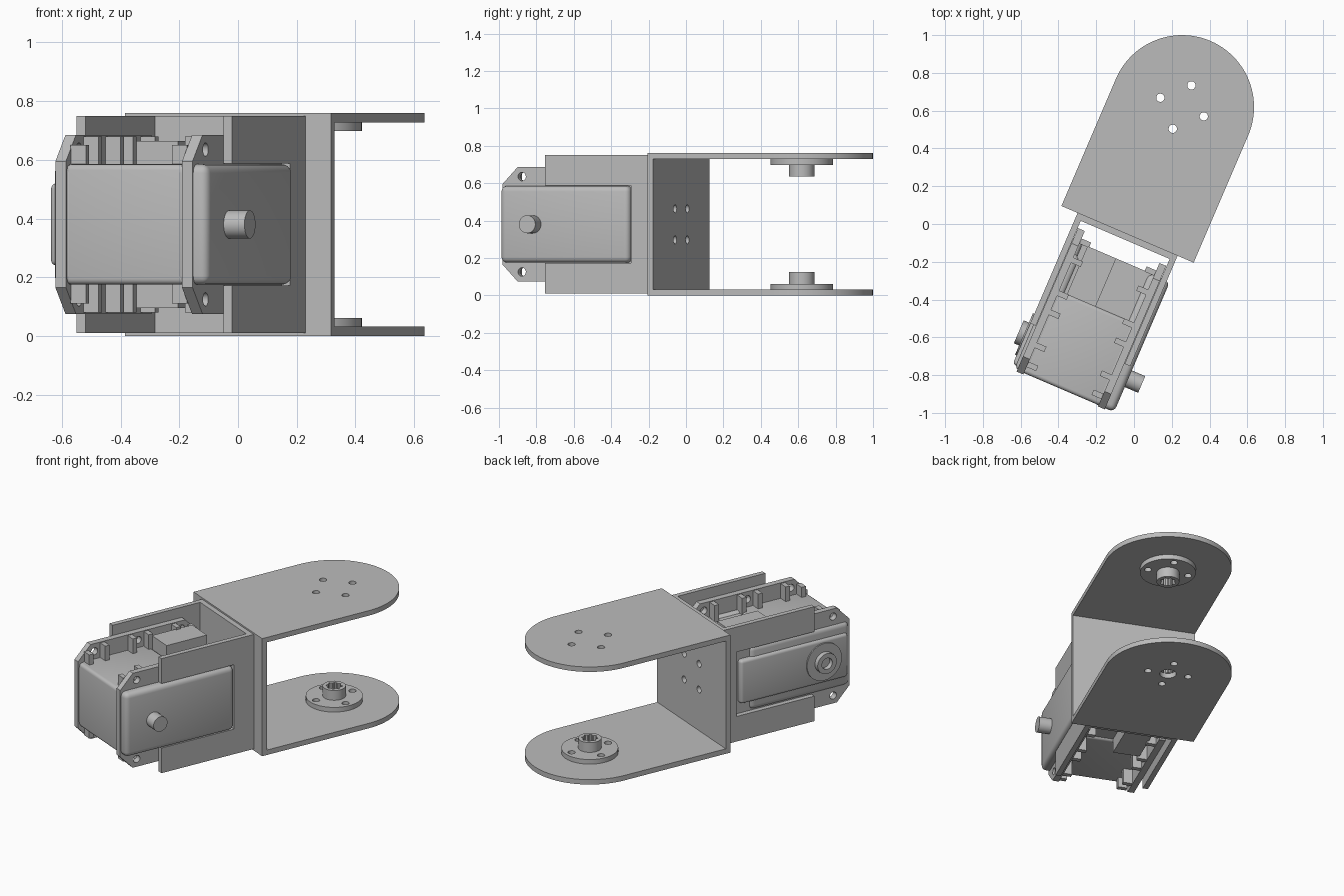
import bpy, bmesh, math
from mathutils import Matrix

if "Cube" in bpy.data.objects:
    bpy.data.objects.remove(bpy.data.objects["Cube"])

# One grey for the whole assembly
grey = bpy.data.materials.new("plain_grey")
grey.use_nodes = True
COLOUR = (0.5, 0.5, 0.5, 1)
grey.diffuse_color = COLOUR
grey.node_tree.nodes["Principled BSDF"].inputs["Base Color"].default_value = COLOUR

# Parts use a local frame: x across, y along the length, z from mid height
MID = 0.38
FRAME = (Matrix.Translation((-0.009, 0.004, MID))
         @ Matrix.Rotation(math.radians(-23.2), 4, 'Z'))
parts = []


def finish(name, bm):
    bmesh.ops.recalc_face_normals(bm, faces=bm.faces)
    mesh = bpy.data.meshes.new(name)
    bm.to_mesh(mesh)
    bm.free()
    mesh.materials.append(grey)
    ob = bpy.data.objects.new(name, mesh)
    bpy.context.collection.objects.link(ob)
    ob.matrix_world = FRAME
    parts.append(ob)
    return ob


def prism(name, pts, axis, lo, hi, bevel=0):
    """Extrude a 2D outline along an axis, optionally rounding its edges."""
    place = {'x': lambda a, b: (lo, a, b),
             'y': lambda a, b: (a, lo, b),
             'z': lambda a, b: (a, b, lo)}[axis]
    bm = bmesh.new()
    face = bm.faces.new([bm.verts.new(place(a, b)) for a, b in pts])
    new = bmesh.ops.extrude_face_region(bm, geom=[face])["geom"]
    shift = [hi - lo if axis == c else 0 for c in "xyz"]
    bmesh.ops.translate(bm, vec=shift, verts=[v for v in new if isinstance(v, bmesh.types.BMVert)])
    if bevel:
        bmesh.ops.recalc_face_normals(bm, faces=bm.faces)
        bmesh.ops.bevel(bm, geom=bm.edges[:], offset=bevel, segments=4,
                        profile=0.5, affect='EDGES')
    return finish(name, bm)


def box(name, x, y, z, bevel=0):
    return prism(name, [(x[0], y[0]), (x[1], y[0]), (x[1], y[1]), (x[0], y[1])],
                 'z', z[0], z[1], bevel)


def circle(a, b, r, n=32):
    return [(a + r * math.cos(math.tau * i / n), b + r * math.sin(math.tau * i / n))
            for i in range(n)]


def cut(ob, cutters):
    """Subtract the cutters and remove them."""
    for c in cutters:
        m = ob.modifiers.new("cut", 'BOOLEAN')
        m.operation, m.solver, m.object = 'DIFFERENCE', 'EXACT', c
    bpy.context.view_layer.update()
    mesh = bpy.data.meshes.new_from_object(
        ob.evaluated_get(bpy.context.evaluated_depsgraph_get()))
    ob.modifiers.clear()
    ob.data = mesh
    for c in cutters:
        parts.remove(c)
        bpy.data.objects.remove(c)


def holes(centres, r, axis, lo, hi):
    return [prism("cutter", circle(a, b, r, 20), axis, lo, hi) for a, b in centres]


# Fork: two round-ended arms with output horns
T = 0.032
W = 0.381
ARM_Y = 0.669
BACK = -0.064
arm = [(-W, BACK), (W, BACK)]
arm += [(W * math.cos(math.pi * i / 48), ARM_Y + W * math.sin(math.pi * i / 48))
        for i in range(49)]
bolt = [(0.125, ARM_Y), (-0.125, ARM_Y), (0, ARM_Y + 0.125), (0, ARM_Y - 0.125)]
spline = [(r * math.cos(math.tau * i / 32), ARM_Y + r * math.sin(math.tau * i / 32))
          for i, r in enumerate([0.048, 0.048, 0.038, 0.038] * 8)]
for side, s in (("top", 1), ("bottom", -1)):
    plate = prism(side + "_arm", arm, 'z', s * MID, s * (MID - T))
    cutters = holes(bolt, 0.022, 'z', s * 0.3, s * 0.45)
    if s < 0:
        cutters += holes([(0, ARM_Y)], 0.05, 'z', -0.3, -0.45)
    cut(plate, cutters)
    disc = prism(side + "_horn_disc", circle(0, ARM_Y, 0.167, 48), 'z',
                 s * (MID - T), s * 0.318)
    cut(disc, holes(bolt, 0.022, 'z', s * 0.25, s * 0.45)
        + [prism("cutter", spline, 'z', s * 0.2, s * 0.45)])
    hub = prism(side + "_horn_hub", circle(0, ARM_Y, 0.068), 'z', s * 0.318, s * 0.255)
    cut(hub, [prism("cutter", spline, 'z', s * 0.2, s * 0.45)])

# Two back-to-back webs joining the fork and the motor bracket
web_bolts = [(x, z) for x in (-0.083, 0.083) for z in (-0.083, 0.083)]
fork_web = box("fork_web", (-W, W), (BACK, BACK + T), (T - MID, MID - T))
PX = 0.288
PZ = 0.37
bracket_web = box("bracket_web", (-PX, PX), (BACK - T, BACK), (-PZ, PZ))
for web in (fork_web, bracket_web):
    cut(web, holes(web_bolts, 0.022, 'y', -0.2, 0.1))

# Motor bracket: side plates notched around the motor case
for side, s, notch in (("left", 1, -0.2), ("right", -1, -0.165)):
    plate = box(side + "_bracket_plate", (s * PX, s * (PX - T)), (-0.7, BACK - T), (-PZ, PZ))
    cut(plate, [box("cutter", (s * 0.2, s * 0.4), (-0.8, notch), (-0.208, 0.208))])

# Motor case
H = 0.205
box("motor_body", (-0.225, 0.225), (-0.955, -0.48), (-H, H), 0.02)
box("motor_rear", (-0.2, 0.2), (-0.5, -0.205), (-H + 0.012, H - 0.012))
box("motor_left_cap", (0.18, 0.305), (-0.957, -0.207), (-H, H), 0.03)
box("motor_right_cap", (-0.27, -0.18), (-0.955, -0.27), (-H, H), 0.03)
box("motor_right_panel", (-0.288, -0.2), (-0.935, -0.195), (-0.14, 0.14), 0.018)
for name, s in (("upper", 1), ("lower", -1)):
    box(name + "_connector", (-0.17, -0.005), (-0.483, -0.205), (s * 0.15, s * 0.285))

# Output shaft and the idler on the opposite side
AXLE = -0.765
prism("output_shaft", circle(AXLE, 0, 0.048), 'x', 0.29, 0.382)
idler = prism("idler_ring", circle(AXLE, 0, 0.12, 40), 'x', -0.25, -0.296)
boss = prism("idler_boss", circle(AXLE, 0, 0.066), 'x', -0.25, -0.326)
cut(boss, holes([(AXLE, 0)], 0.036, 'x', -0.29, -0.4))

# Mounting flanges with chamfered ears, screw holes and ribs
quarter = [(0.413, 0.215), (0.326, 0.305)]
CENTRE = -0.55
outline = [(CENTRE + a, b) for a, b in quarter]
outline += [(CENTRE - a, b) for a, b in reversed(quarter)]
outline += [(a, -b) for a, b in reversed(outline)]
screws = [(CENTRE + d, z) for d in (-0.3, 0, 0.3) for z in (-0.255, 0.255)]
for side, s in (("left", 1), ("right", -1)):
    flange = prism(side + "_flange", outline, 'x', s * 0.215, s * 0.254)
    cut(flange, holes(screws, 0.023, 'x', s * 0.1, s * 0.3))
    for y, z in screws:
        k = 1 if z > 0 else -1
        for d in (-0.055, 0.055):
            box(side + "_flange_rib", (s * 0.16, s * 0.216), (y + d - 0.015, y + d + 0.015),
                (k * 0.18, k * (0.3 if abs(y + d - CENTRE) < 0.32 else 0.27)))

# Smooth the round surfaces while keeping sharp edges
bpy.ops.object.select_all(action='DESELECT')
for ob in parts:
    ob.select_set(True)
bpy.context.view_layer.objects.active = parts[0]
bpy.ops.object.shade_smooth_by_angle(angle=math.radians(30))
